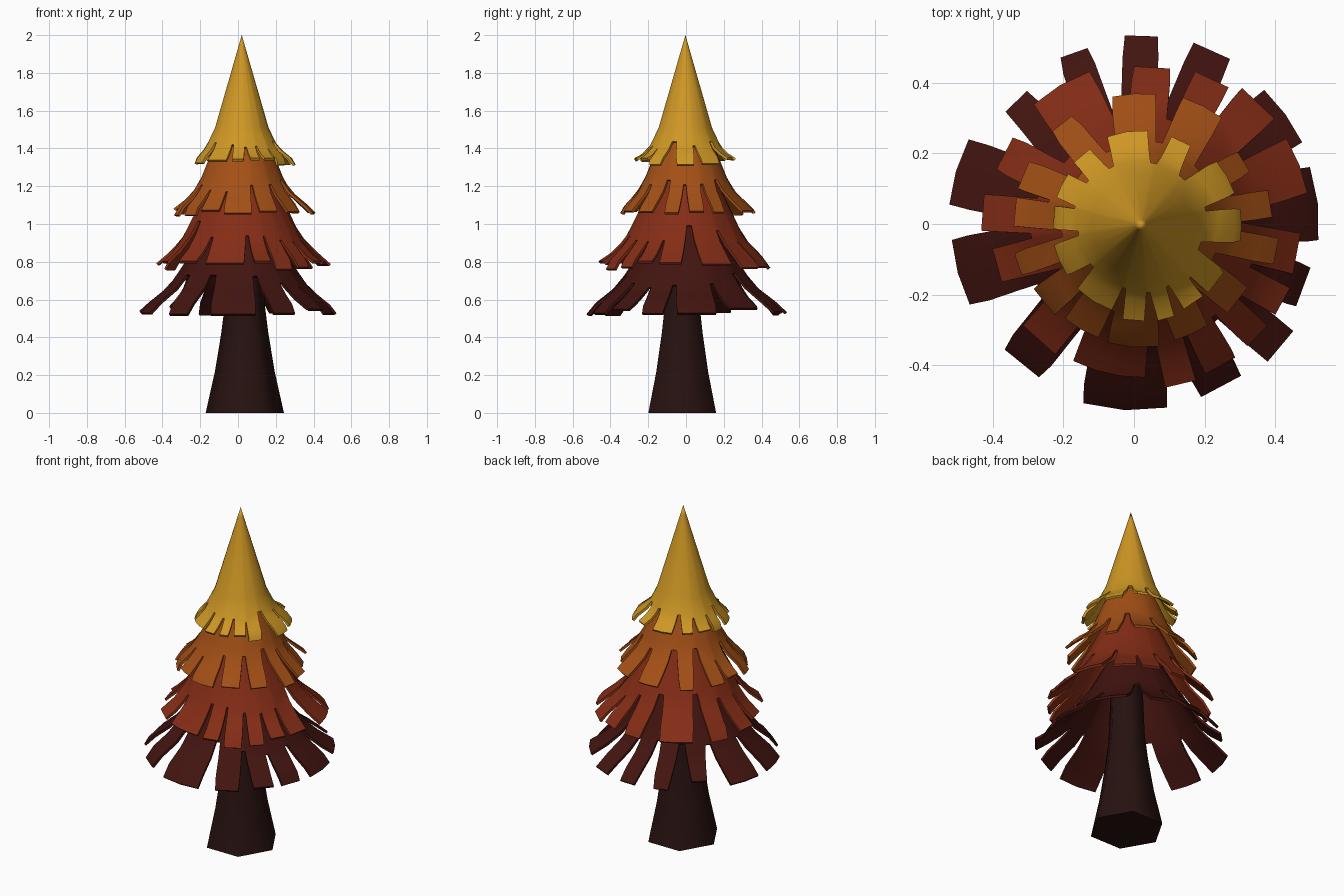
import bpy, bmesh, math, random

if "Cube" in bpy.data.objects:
    bpy.data.objects.remove(bpy.data.objects["Cube"])

random.seed(4)


def finish(name, bm, color, thickness=0, angle=40):
    me = bpy.data.meshes.new(name)
    bm.to_mesh(me)
    bm.free()
    ob = bpy.data.objects.new(name, me)
    bpy.context.collection.objects.link(ob)
    mat = bpy.data.materials.new(name + "_color")
    mat.diffuse_color = (*color, 1)
    mat.use_nodes = True
    mat.node_tree.nodes["Principled BSDF"].inputs["Base Color"].default_value = mat.diffuse_color
    me.materials.append(mat)
    bpy.ops.object.select_all(action='DESELECT')
    bpy.context.view_layer.objects.active = ob
    ob.select_set(True)
    if thickness:
        sol = ob.modifiers.new("thickness", 'SOLIDIFY')
        sol.thickness = thickness
        sol.offset = -1
        bpy.ops.object.modifier_apply(modifier=sol.name)
    bpy.ops.object.shade_smooth_by_angle(angle=math.radians(angle))
    return ob


def lerp(a, b, t):
    return a + (b - a) * t


def radius_at(profile, z):
    for (r0, z0), (r1, z1) in zip(profile, profile[1:]):
        if z >= z1:
            break
    return lerp(r0, r1, (z - z0) / (z1 - z0))


def tier(name, center, profile, notch, tabs, color):
    """Flared shell cut into tabs; tabs = (start deg, end deg, tip radius)."""
    bm = bmesh.new()
    n = len(tabs)
    tip_z = profile[-1][1]
    gaps = [tabs[(i + 1) % n][0] + (360 if i == n - 1 else 0) - tabs[i][1] for i in range(n)]
    roots = [tip_z + notch * (0.5 + 0.5 * min(g, 18) / 18 + random.uniform(-.1, .1)) for g in gaps]
    upper = [p for p in profile if p[1] > max(roots) + 0.01]

    def vert(angle, r, z):
        a = math.radians(angle)
        return bm.verts.new((center[0] + r * math.cos(a), center[1] + r * math.sin(a), z))

    columns = []
    for i, (a0, a1, tip_r) in enumerate(tabs):
        z_end = tip_z + random.uniform(-.025, .02)
        ra0, ra1 = a0 - 0.32 * gaps[i - 1], a1 + 0.32 * gaps[i]
        segs = max(1, round((a1 - a0) / 11))
        for s in range(segs + 1):
            t = s / segs
            ra, ta = lerp(ra0, ra1, t), lerp(a0, a1, t)
            rz = lerp(roots[i - 1], roots[i], t)
            col = [vert(ra, r, z) for r, z in upper]
            col.append(vert(ra, radius_at(profile, rz), rz))
            for k in (0.35, 0.7):
                z = lerp(rz, z_end, k)
                r = lerp(radius_at(profile, z), tip_r * radius_at(profile, z) / profile[-1][0], k)
                col.append(vert(lerp(ra, ta, k), r, z))
            col.append(vert(ta, tip_r, z_end))
            columns.append((col, s == segs))
    for j, (c0, last) in enumerate(columns):
        c1 = columns[(j + 1) % len(columns)][0]
        rows = len(upper) if last else len(c0) - 1
        for k in range(rows):
            bm.faces.new((c0[k], c0[k + 1], c1[k + 1], c1[k]))
    bmesh.ops.remove_doubles(bm, verts=bm.verts, dist=1e-5)
    return finish(name, bm, color, 0.014)


# Hexagonal trunk, flared at the foot, softly shaded around its sides
bm = bmesh.new()
rings = []
for r, z in [(.207, 0), (.158, .22), (.125, .42), (.106, .57), (.09, .95)]:
    rings.append([bm.verts.new((.036 + r * math.cos(math.radians(60 * i)),
                                -.02 + r * math.sin(math.radians(60 * i)), z)) for i in range(6)])
for a, b in zip(rings, rings[1:]):
    for i in range(6):
        bm.faces.new((a[i], a[(i + 1) % 6], b[(i + 1) % 6], b[i]))
bm.faces.new(rings[0][::-1])
bm.faces.new(rings[-1])
finish("trunk", bm, (.02, .006, .005), angle=65)

# Foliage tiers, top to bottom
tier("top_foliage", (.02, -.003),
     [(0, 2), (.016, 1.945), (.142, 1.51), (.19, 1.41), (.27, 1.335)], .11,
     [(-9, 9, .285), (19, 40, .28), (58, 71, .265), (86, 111, .268), (124, 137, .26),
      (145, 162, .252), (168, 182, .25), (193, 214, .253), (225, 251, .255), (259, 272, .272),
      (280, 290, .275), (297, 311, .267), (315, 330, .27)], (.62, .31, .018))

tier("upper_foliage", (.022, 0),
     [(.11, 1.5), (.175, 1.35), (.215, 1.25), (.26, 1.17), (.36, 1.07)], .17,
     [(3, 15, .37), (26, 37, .34), (53, 72, .377), (84, 103, .37), (123, 134, .365),
      (151, 164, .365), (168, 181, .363), (193, 203, .37), (211, 226, .357), (231, 249, .345),
      (254, 278, .35), (286, 303, .342), (314, 329, .35), (343, 354, .39)], (.37, .08, .008))

tier("middle_foliage", (.024, -.003),
     [(.15, 1.27), (.24, 1.08), (.275, 1.0), (.33, .91), (.45, .785)], .22,
     [(11, 31, .476), (39, 54, .48), (58, 71, .46), (80, 93, .45), (109, 132, .46),
      (146, 159, .443), (169, 182, .457), (189, 202, .43), (220, 236, .442), (243, 271, .432),
      (278, 289, .465), (293, 305, .458), (311, 321, .454), (326, 337, .454), (342, 357, .448)],
     (.235, .026, .008))

tier("lower_foliage", (0.002, 0),
     [(.17, 1.0), (.26, .83), (.31, .75), (.38, .66), (.52, .545)], .2,
     [(-5, 18, .522), (26, 46, .528), (60, 72, .54), (83, 93, .535), (105, 114, .516),
      (129, 139, .485), (153, 174, .528), (185, 206, .52), (224, 238, .512), (254, 280, .528),
      (291, 305, .525), (314, 326, .542), (333, 346, .513)], (.055, .007, .005))
